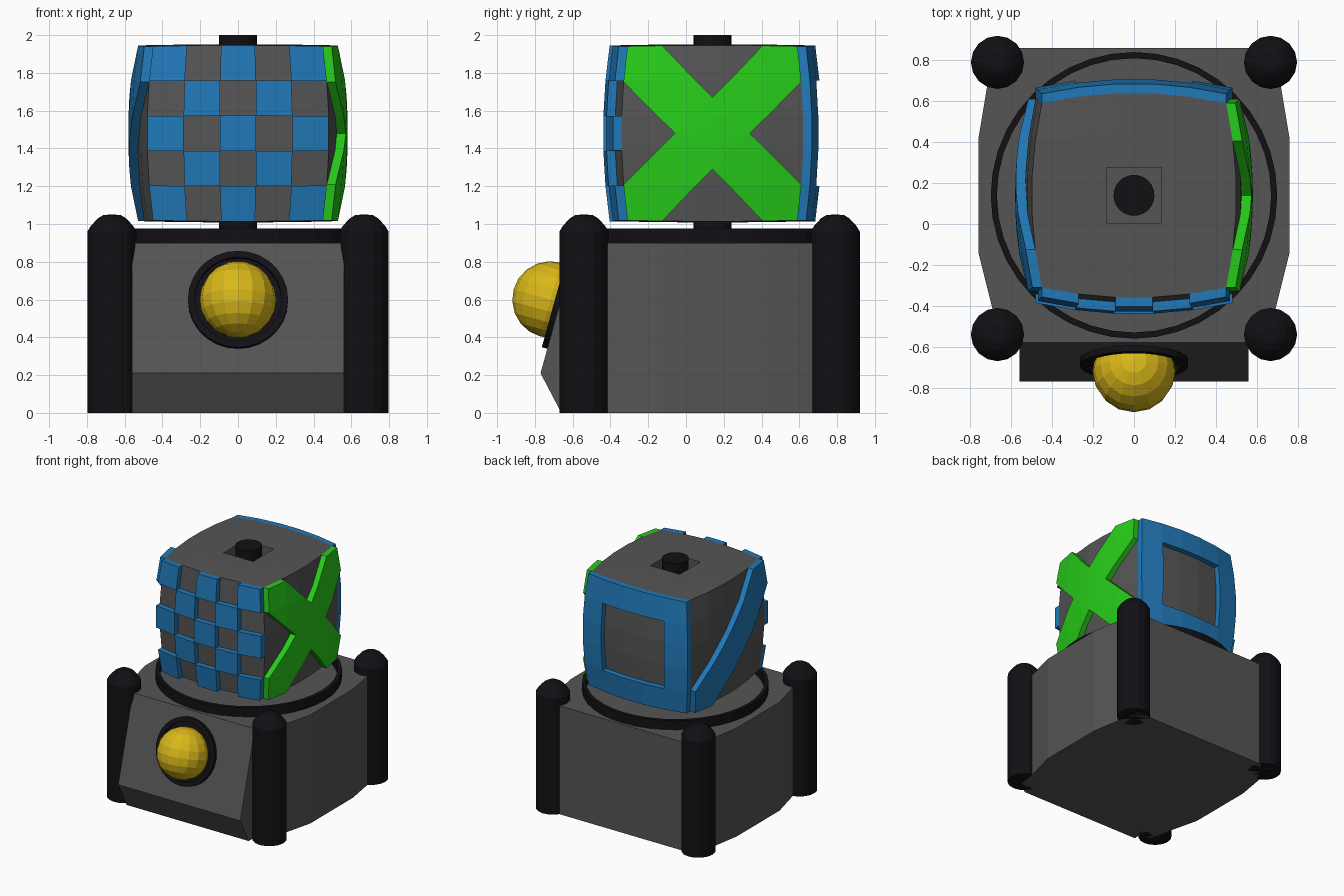
import bpy, bmesh, math
from mathutils import Vector, Matrix

if "Cube" in bpy.data.objects:
    bpy.data.objects.remove(bpy.data.objects["Cube"])

CY, CZ = 0.14, 1.48          # centre of the turning cube


def material(name, rgb):
    m = bpy.data.materials.new(name)
    m.diffuse_color = (*rgb, 1)
    m.use_nodes = True
    m.node_tree.nodes["Principled BSDF"].inputs["Base Color"].default_value = m.diffuse_color
    return m


GREY = material("dark_grey", (0.09, 0.09, 0.09))
BLACK = material("black", (0.006, 0.005, 0.007))
BLUE = material("blue", (0.015, 0.19, 0.48))
GREEN = material("green", (0.02, 0.6, 0.01))
YELLOW = material("yellow", (0.7, 0.48, 0.01))


def finish(name, bm, mat):
    bmesh.ops.recalc_face_normals(bm, faces=bm.faces[:])
    me = bpy.data.meshes.new(name)
    bm.to_mesh(me)
    bm.free()
    me.materials.append(mat)
    ob = bpy.data.objects.new(name, me)
    bpy.context.collection.objects.link(ob)
    return ob


def prism(name, pts, offset, mat):
    """Extrude a closed outline of 3D points along an offset."""
    bm = bmesh.new()
    f = bm.faces.new([bm.verts.new(p) for p in pts])
    ext = bmesh.ops.extrude_face_region(bm, geom=[f], use_keep_orig=True)["geom"]
    bmesh.ops.translate(bm, vec=offset, verts=[g for g in ext if isinstance(g, bmesh.types.BMVert)])
    return finish(name, bm, mat)


def lathe(name, profile, matrix, mat, sides=16, closed=False):
    """Spin (radius, height) points about the local z axis."""
    bm = bmesh.new()
    pts = profile + profile[:1] if closed else profile
    vs = [bm.verts.new((r, 0, h)) for r, h in pts]
    es = [bm.edges.new(p) for p in zip(vs, vs[1:])]
    bmesh.ops.spin(bm, geom=vs + es, cent=(0, 0, 0), axis=(0, 0, 1),
                   angle=2 * math.pi, steps=sides)
    bmesh.ops.remove_doubles(bm, verts=bm.verts[:], dist=1e-4)
    bm.transform(matrix)
    return finish(name, bm, mat)


# Base body with bulging sides
half = [(0.66, -0.58), (0.69, -0.42), (0.76, -0.14), (0.76, 0.42), (0.71, 0.72), (0.68, 0.86)]
outline = half + [(-x, y) for x, y in reversed(half)]
prism("base_body", [(x, y, 0) for x, y in outline], (0, 0, 0.9), GREY)

# Sloped front panel
side = [(-0.58, 0.9), (-0.77, 0.21), (-0.66, 0), (-0.5, 0), (-0.5, 0.9)]
prism("front_panel", [(-0.56, y, z) for y, z in side], (1.12, 0, 0), GREY)

# Corner pillars with domed caps
pillar = [(0, 0), (0.13, 0), (0.13, 0.96), (0.112, 0.99), (0.075, 1.03), (0.045, 1.048), (0, 1.05)]
for sx, sn in ((-1, "left"), (1, "right")):
    for y, yn in ((-0.54, "front"), (0.79, "back")):
        lathe(f"{yn}_{sn}_pillar", pillar, Matrix.Translation((sx * 0.667, y, 0)), BLACK)

# Ring on the base top, and the spindle through the cube
centre = Matrix.Translation((0, CY, 0))
lathe("base_ring", [(0.7, 0.88), (0.7, 0.975), (0.67, 0.975), (0.67, 0.88)], centre, BLACK, 40, True)
lathe("spindle", [(0, 0.88), (0.1, 0.88), (0.1, 2), (0, 2)], centre, BLACK, 24)

# Button bezel and button, tilted with the panel
tilt = Matrix.Rotation(math.atan2(0.69, 0.19), 4, 'X')
lathe("button_bezel", [(0, -0.02), (0.265, -0.02), (0.265, 0.03), (0.23, 0.03), (0.23, 0.006), (0, 0.006)],
      Matrix.Translation((0, -0.664, 0.595)) @ tilt, BLACK, 28)
bm = bmesh.new()
bmesh.ops.create_uvsphere(bm, u_segments=16, v_segments=10, radius=0.203,
                          matrix=Matrix.Translation((0, -0.717, 0.6)) @ Matrix.Rotation(-0.27, 4, 'X'))
finish("button", bm, YELLOW)


def bulge(a, b, c):
    """Map the unit cube to the swollen cube."""
    return Vector((a * 0.535 * (1 - 0.1 * b * b) * (1 - 0.065 * c * c),
                   CY + b * 0.535 * (1 - 0.1 * a * a) * (1 - 0.065 * c * c),
                   CZ + c * 0.472 * (1 - 0.012 * (a * a + b * b))))


def cut_fifths(bm, axes, extra=()):
    for ax in axes:
        n = Vector((0, 0, 0))
        n[ax] = 1
        for d in (-0.6, -0.2, 0.2, 0.6, *extra):
            bmesh.ops.bisect_plane(bm, geom=bm.verts[:] + bm.edges[:] + bm.faces[:],
                                   plane_co=n * d, plane_no=n)


# Swollen cube with a square shaft hole
bm = bmesh.new()
bmesh.ops.create_cube(bm, size=2)
cut_fifths(bm, (0, 1, 2))
for v in bm.verts:
    v.co = bulge(*v.co)
cube = finish("turning_cube", bm, GREY)
hole = prism("shaft_cutter", [(x, CY + y, 0.95) for x, y in
                              ((-.135, -.135), (.135, -.135), (.135, .135), (-.135, .135))], (0, 0, 1.1), GREY)
hole.hide_render = True
hole.hide_set(True)
mod = cube.modifiers.new("shaft_hole", 'BOOLEAN')
mod.operation, mod.object, mod.solver = 'DIFFERENCE', hole, 'EXACT'


def raised(name, polys, place, out, mat, extra=()):
    """Raise flat (u, v) patterns off one face of the cube."""
    bm = bmesh.new()
    for p in polys:
        bm.faces.new([bm.verts.new((u, v, 0)) for u, v in p])
    cut_fifths(bm, (0, 1), extra)
    bmesh.ops.remove_doubles(bm, verts=bm.verts[:], dist=1e-4)
    for v in bm.verts:
        v.co = bulge(*place(v.co.x, v.co.y)) - Vector(out) * 0.004
    ext = bmesh.ops.extrude_face_region(bm, geom=bm.faces[:], use_keep_orig=True)["geom"]
    bmesh.ops.translate(bm, vec=Vector(out) * 0.05,
                        verts=[g for g in ext if isinstance(g, bmesh.types.BMVert)])
    return finish(name, bm, mat)


def rect(u0, v0, u1, v1):
    return [(u0, v0), (u1, v0), (u1, v1), (u0, v1)]


# Front: checkerboard
for i in range(5):
    for j in range(5):
        if (i + j) % 2 == 0:
            u, v = -1 + 0.4 * i, -1 + 0.4 * j
            raised(f"checker_{i}_{j}", [rect(u, v, u + 0.4, v + 0.4)],
                   lambda u, v: (u, -1, v), (0, -1, 0), BLUE)

# Right: cross made of a diamond and four arms
k = 0.41
cross = [[(k, 0), (0, k), (-k, 0), (0, -k)]]
for su in (-1, 1):
    for sv in (-1, 1):
        cross.append([(su * u, sv * v) for u, v in ((k, 0), (1, 1 - k), (1, 1), (1 - k, 1), (0, k))])
raised("cross", cross, lambda u, v: (1, u, v), (1, 0, 0), GREEN, (0,))

# Back: square frame
raised("square_frame", [rect(-1, -1, 1, -0.6), rect(-1, 0.6, 1, 1),
                        rect(-1, -0.6, -0.6, 0.6), rect(0.6, -0.6, 1, 0.6)],
       lambda u, v: (u, 1, v), (0, 1, 0), BLUE)

# Left: diagonal stripe from front top to back bottom
raised("diagonal_stripe", [[(-1, 1), (-1, 1 - k), (1 - k, -1), (1, -1), (1, k - 1), (k - 1, 1)]],
       lambda u, v: (-1, u, v), (-1, 0, 0), BLUE, (0,))
